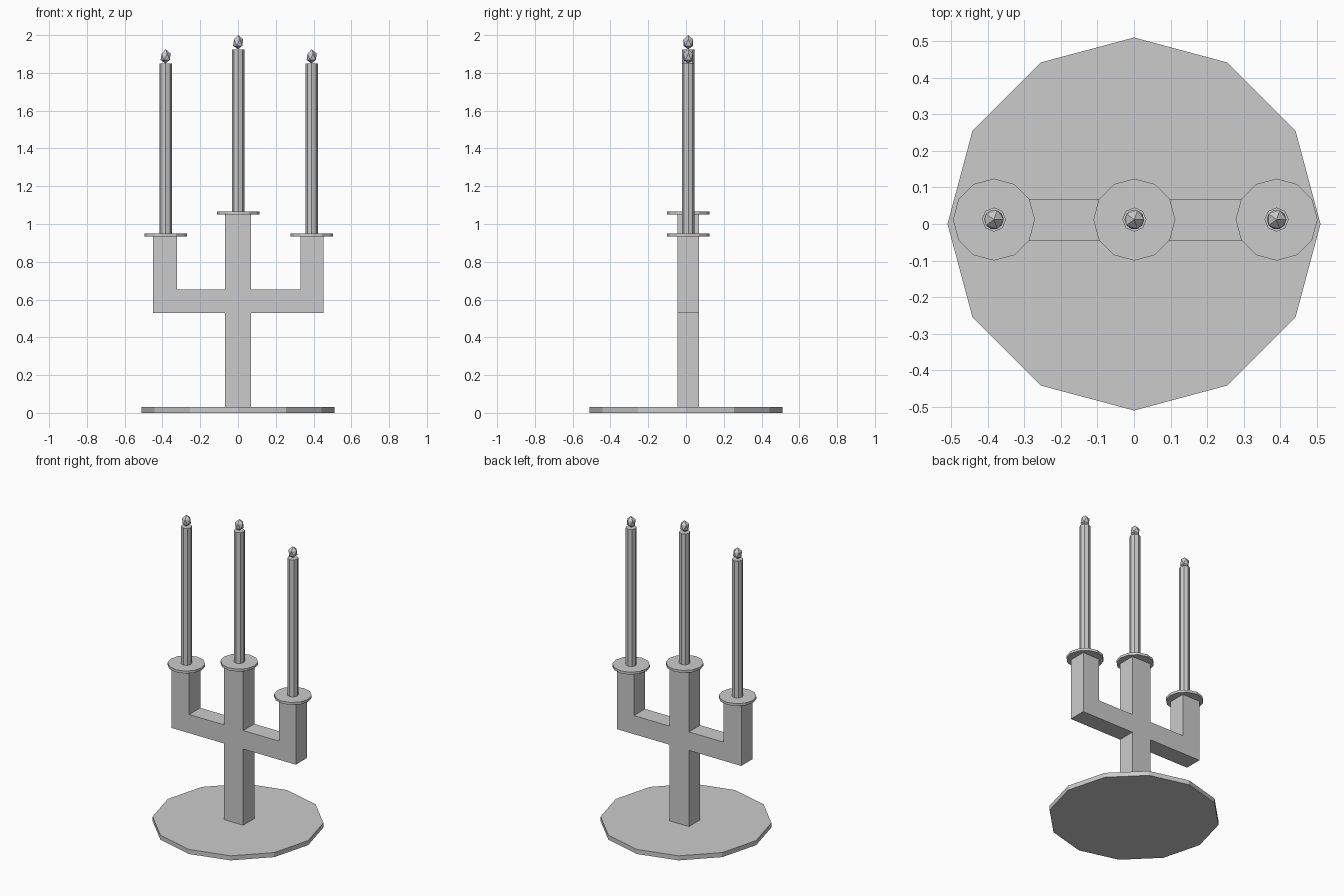
import bpy, bmesh, math
from mathutils import Vector, Matrix

if "Cube" in bpy.data.objects:
    bpy.data.objects.remove(bpy.data.objects["Cube"])

YC = 0.012  # depth centre of everything above the base


def new_object(name, bm):
    bmesh.ops.recalc_face_normals(bm, faces=bm.faces)
    mesh = bpy.data.meshes.new(name)
    bm.to_mesh(mesh)
    bm.free()
    obj = bpy.data.objects.new(name, mesh)
    bpy.context.collection.objects.link(obj)
    return obj


def disc(name, x, y, r, z0, z1, sides):
    bm = bmesh.new()
    place = Matrix.Translation((x, y, (z0 + z1) / 2))
    bmesh.ops.create_cone(bm, cap_ends=True, segments=sides, radius1=r, radius2=r,
                          depth=z1 - z0, matrix=place)
    return new_object(name, bm)


def flame(name, x, z0, z1):
    # faceted drop: icosphere whose upper half is drawn up to a point
    bm = bmesh.new()
    bmesh.ops.create_icosphere(bm, subdivisions=1, radius=1)
    mid = z0 + 0.45 * (z1 - z0)
    for v in bm.verts:
        c = v.co
        z = mid + c.z * ((z1 - mid) if c.z > 0 else (mid - z0))
        v.co = Vector((x + c.x * 0.03, YC + c.y * 0.03, z))
    return new_object(name, bm)


# Twelve-sided foot plate
disc("base", 0, 0, 0.51, 0, 0.03, 12)

# Stem and branching arms: one outline extruded in depth
outline = [(-0.07, 0.03), (0.07, 0.03), (0.07, 0.53), (0.452, 0.53), (0.452, 0.935),
           (0.33, 0.935), (0.33, 0.652), (0.07, 0.652), (0.07, 1.05), (-0.07, 1.05),
           (-0.07, 0.652), (-0.322, 0.652), (-0.322, 0.935), (-0.45, 0.935),
           (-0.45, 0.53), (-0.07, 0.53)]
bm = bmesh.new()
front = bm.faces.new([bm.verts.new((x, -0.046, z)) for x, z in outline])
ext = bmesh.ops.extrude_face_region(bm, geom=[front], use_keep_orig=True)
moved = [g for g in ext["geom"] if isinstance(g, bmesh.types.BMVert)]
bmesh.ops.translate(bm, verts=moved, vec=(0, 0.115, 0))
new_object("stem_and_arms", bm)

# Drip tray, candle and flame on each branch: x, tray bottom, candle top
for side, x, z, top in (("left", -0.383, 0.935, 1.85),
                        ("centre", 0.001, 1.05, 1.925),
                        ("right", 0.39, 0.935, 1.85)):
    disc(side + "_drip_tray", x, YC, 0.112, z, z + 0.016, 12)
    disc(side + "_candle", x, YC, 0.033, z + 0.016, top, 8)
    flame(side + "_flame", x, top, top + 0.075)
